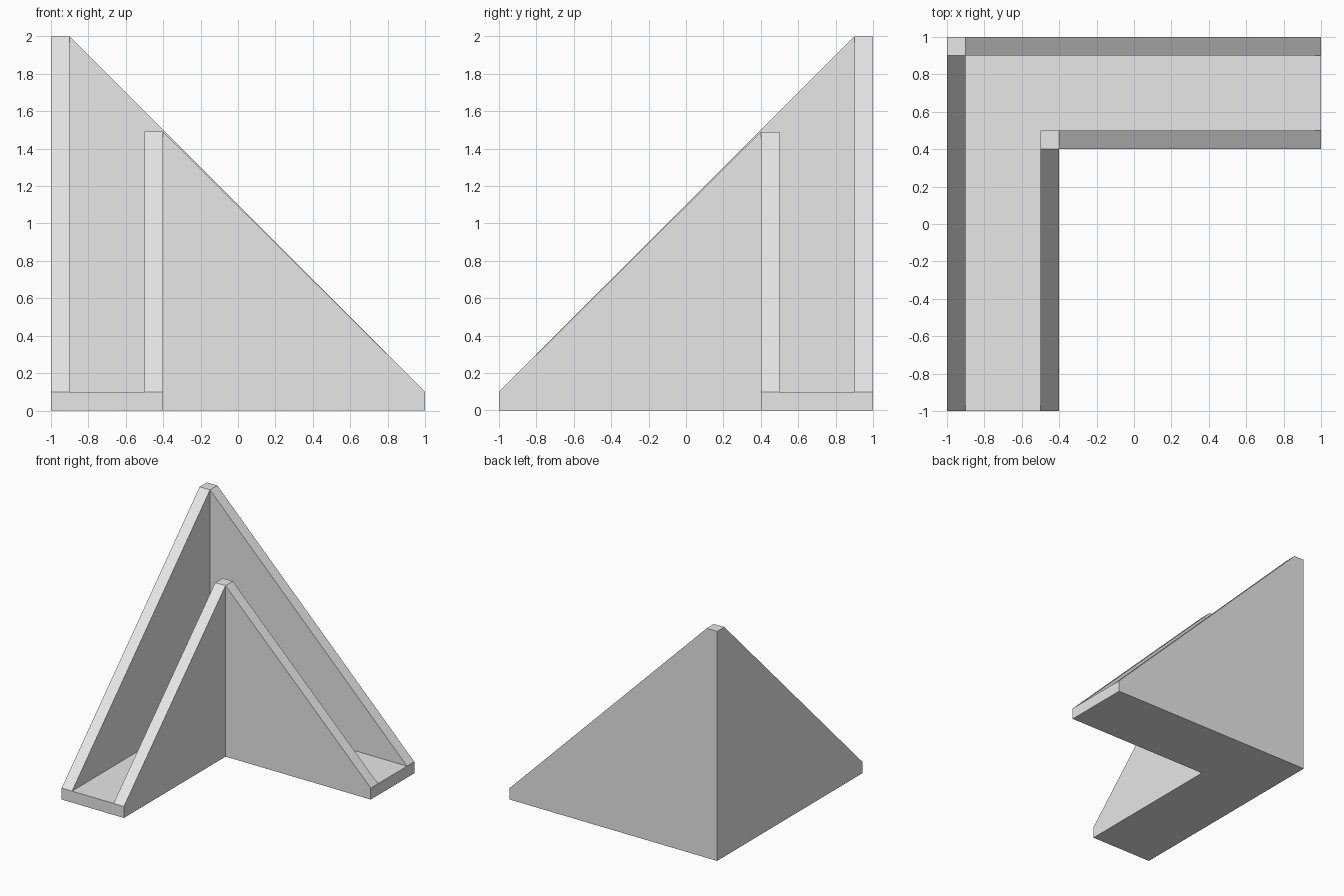
import bpy
import bmesh

cube = bpy.data.objects.get("Cube")
if cube:
    bpy.data.objects.remove(cube, do_unlink=True)

# Single grey material
grey = bpy.data.materials.new("plain grey")
grey.use_nodes = True
colour = (0.8, 0.8, 0.8, 1)
grey.diffuse_color = colour
grey.node_tree.nodes["Principled BSDF"].inputs["Base Color"].default_value = colour

END_HEIGHT = 0.1


def corner_piece(name, inset, width, peak):
    """L-shaped strip set in from the back right corner, falling from peak to its two ends."""
    near, far = inset - 1, inset - 1 + width
    bm = bmesh.new()

    # Footprint: the corner square and one arm along each side
    def quad(u0, u1, v0, v1):
        for u, v in ((u0, v0), (u1, v0), (u1, v1), (u0, v1)):
            yield bm.verts.new((u, -v, 0))

    for bounds in ((near, far, near, far), (far, 1, near, far), (near, far, far, 1)):
        bm.faces.new(list(quad(*bounds)))
    bmesh.ops.remove_doubles(bm, verts=bm.verts, dist=0.001)

    # Raise the footprint, high at the corner and low at the ends
    raised = bmesh.ops.extrude_face_region(bm, geom=bm.faces[:], use_keep_orig=True)
    for v in raised["geom"]:
        if isinstance(v, bmesh.types.BMVert):
            at_end = max(v.co.x, -v.co.y) > 0.99
            v.co.z = END_HEIGHT if at_end else peak
    bmesh.ops.recalc_face_normals(bm, faces=bm.faces)

    mesh = bpy.data.meshes.new(name)
    bm.to_mesh(mesh)
    bm.free()
    mesh.materials.append(grey)
    bpy.context.collection.objects.link(bpy.data.objects.new(name, mesh))


# Tall outer wall, floor channel, shorter inner wall
corner_piece("outer_wall", 0, 0.1, 2)
corner_piece("floor", 0.1, 0.4, END_HEIGHT)
corner_piece("inner_wall", 0.5, 0.1, 1.49)
